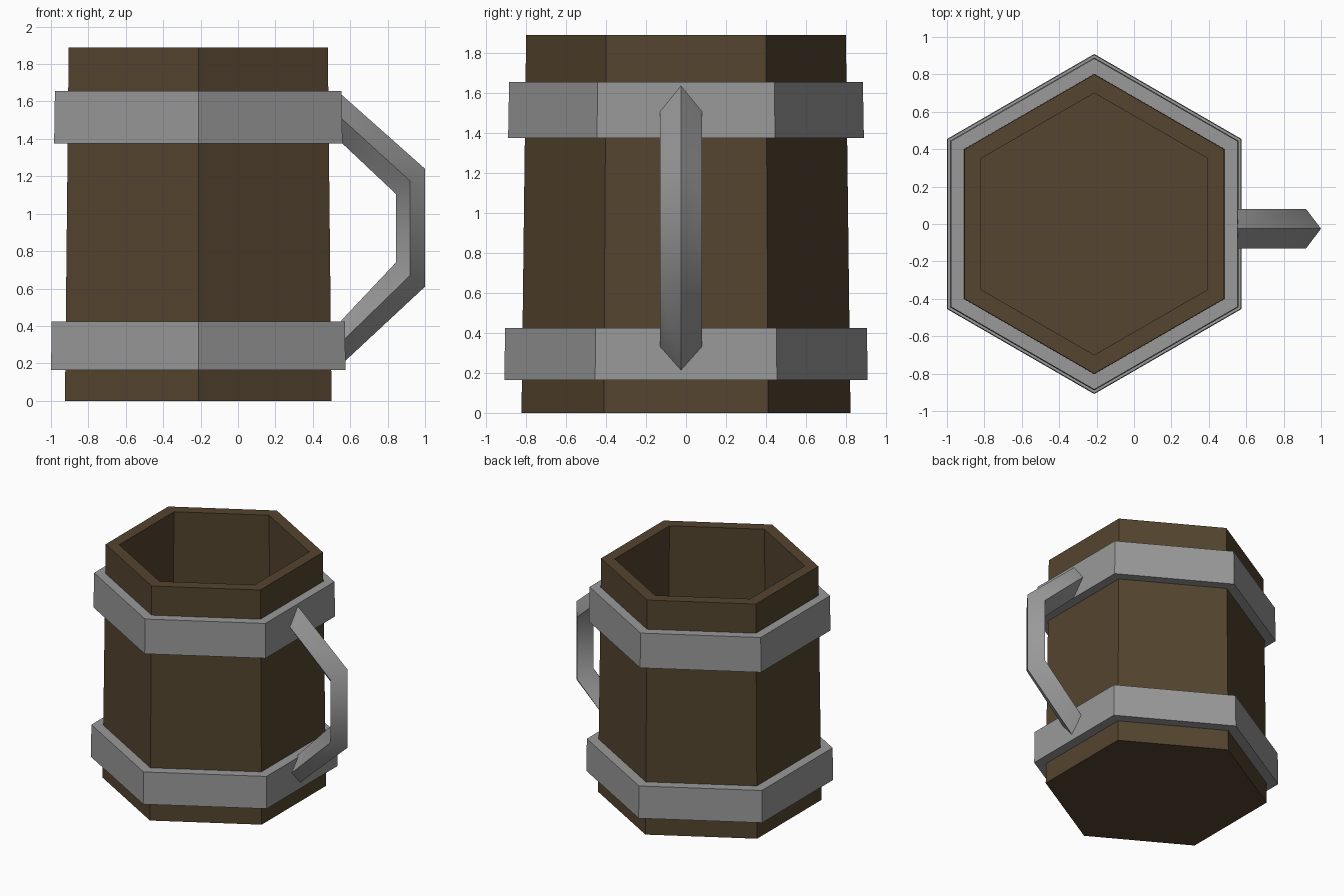
import bpy, bmesh, math
from mathutils import Vector

if "Cube" in bpy.data.objects:
    bpy.data.objects.remove(bpy.data.objects["Cube"])

CX = -0.2125  # centre of the mug body


def material(name, rgb):
    m = bpy.data.materials.new(name)
    m.diffuse_color = (*rgb, 1)
    m.use_nodes = True
    m.node_tree.nodes["Principled BSDF"].inputs["Base Color"].default_value = m.diffuse_color
    return m


wood = material("brown wood", (0.089, 0.058, 0.028))
metal = material("grey metal", (0.32, 0.32, 0.32))


def loft(name, rings, mat, close=False, cap_start=False, cap_end=False):
    """Skin a list of equal-length rings of points into one mesh object."""
    bm = bmesh.new()
    loops = [[bm.verts.new(p) for p in ring] for ring in rings]
    n = len(loops[0])
    pairs = list(zip(loops, loops[1:]))
    if close:
        pairs.append((loops[-1], loops[0]))
    for a, b in pairs:
        for i in range(n):
            j = (i + 1) % n
            bm.faces.new((a[i], a[j], b[j], b[i]))
    if cap_start:
        bm.faces.new(loops[0][::-1])
    if cap_end:
        bm.faces.new(loops[-1])
    bmesh.ops.recalc_face_normals(bm, faces=bm.faces)
    me = bpy.data.meshes.new(name)
    bm.to_mesh(me)
    bm.free()
    me.materials.append(mat)
    ob = bpy.data.objects.new(name, me)
    bpy.context.collection.objects.link(ob)
    return ob


def hexagon(r, z):
    """Hexagon with corners pointing to +y and -y."""
    return [Vector((CX + r * math.cos(a), r * math.sin(a), z))
            for a in (math.radians(30 + 60 * i) for i in range(6))]


# Hollow tapered body: outside wall, rim, inside wall, floor
loft("mug_body",
     [hexagon(0.823, 0), hexagon(0.80, 1.89), hexagon(0.70, 1.89), hexagon(0.725, 0.01)],
     wood, cap_start=True, cap_end=True)

# Metal bands: bottom z, top z, outer radius at bottom and top, inner radius
for name, z0, z1, r0, r1, ri in (("lower_band", 0.165, 0.425, 0.909, 0.905, 0.815),
                                 ("upper_band", 1.375, 1.655, 0.890, 0.885, 0.801)):
    loft(name, [hexagon(r0, z0), hexagon(r1, z1), hexagon(ri, z1), hexagon(ri, z0)],
         metal, close=True)

# Handle: diamond section; each station gives outer, side and inner (x, z)
stations = (((0.553, 1.637), (0.553, 1.51), (0.553, 1.38)),
            ((1.0, 1.24), (0.92, 1.175), (0.845, 1.105)),
            ((1.0, 0.61), (0.92, 0.67), (0.845, 0.74)),
            ((0.570, 0.21), (0.570, 0.33), (0.553, 0.43)))
YC, HW = -0.025, 0.105
rings = [[Vector((o[0], YC, o[1])), Vector((s[0], YC + HW, s[1])),
          Vector((i[0], YC, i[1])), Vector((s[0], YC - HW, s[1]))]
         for o, s, i in stations]
handle = loft("handle", rings, metal, cap_start=True, cap_end=True)
bpy.ops.object.select_all(action='DESELECT')
handle.select_set(True)
bpy.context.view_layer.objects.active = handle
bpy.ops.object.shade_smooth_by_angle(angle=math.radians(48))
